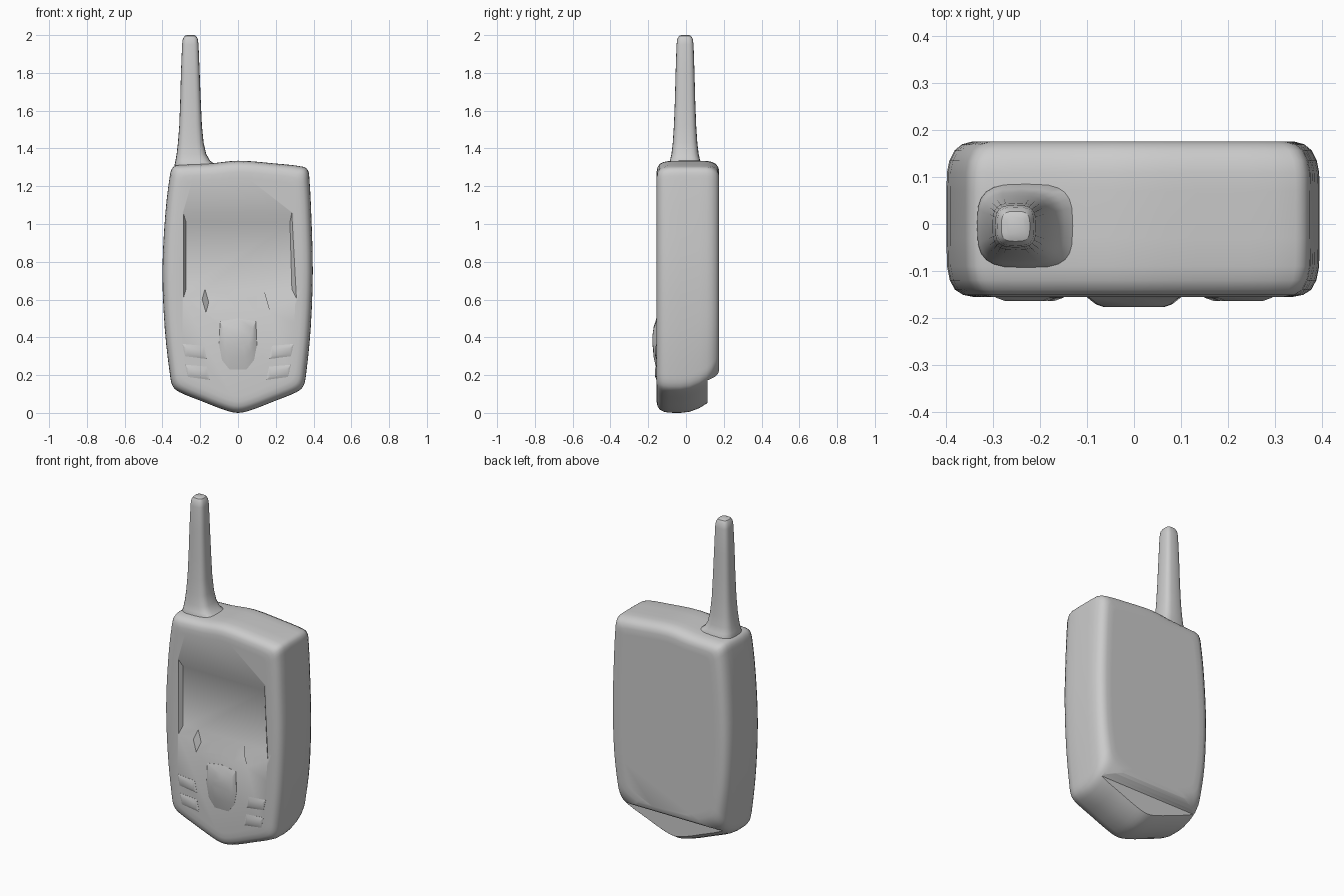
import bpy, bmesh, math
from mathutils import Vector

if "Cube" in bpy.data.objects:
    bpy.data.objects.remove(bpy.data.objects["Cube"])


def loft(name, rings, smooth=True):
    """Skin a list of equal-length closed rings and cap both ends."""
    bm = bmesh.new()
    loops = [[bm.verts.new(p) for p in r] for r in rings]
    n = len(rings[0])
    for a, b in zip(loops, loops[1:]):
        for i in range(n):
            j = (i + 1) % n
            bm.faces.new((a[i], a[j], b[j], b[i]))
    bm.faces.new(loops[0])
    bm.faces.new(loops[-1])
    bmesh.ops.recalc_face_normals(bm, faces=bm.faces)
    me = bpy.data.meshes.new(name)
    bm.to_mesh(me)
    bm.free()
    ob = bpy.data.objects.new(name, me)
    bpy.context.collection.objects.link(ob)
    if smooth:
        shade(ob)
    return ob


def activate(ob):
    bpy.ops.object.select_all(action='DESELECT')
    ob.select_set(True)
    bpy.context.view_layer.objects.active = ob


def shade(ob, angle=32):
    activate(ob)
    bpy.ops.object.shade_smooth_by_angle(angle=math.radians(angle))


def cut(ob, cutter):
    activate(ob)
    m = ob.modifiers.new("cut", 'BOOLEAN')
    m.operation, m.solver, m.object = 'DIFFERENCE', 'EXACT', cutter
    bpy.ops.object.modifier_apply(modifier=m.name)
    bpy.data.objects.remove(cutter)


def smooth_loop(pts, steps=3):
    """Closed Catmull-Rom resampling with chord-limited tangents."""
    pts = [Vector(p) for p in pts]
    n, out = len(pts), []
    for i in range(n):
        p0, p1, p2, p3 = (pts[(i + k) % n] for k in (-1, 0, 1, 2))
        d = (p2 - p1).length
        m1 = (p2 - p0).normalized() * d
        m2 = (p3 - p1).normalized() * d
        for s in range(steps):
            t = s / steps
            out.append(p1 * (2*t**3 - 3*t*t + 1) + m1 * (t**3 - 2*t*t + t)
                       + p2 * (3*t*t - 2*t**3) + m2 * (t**3 - t*t))
    return out


# Handset body: front outline lofted through its depth with rounded rims
outline = smooth_loop([
    (0, 0.0), (0.07, 0.015), (0.2, 0.065), (0.31, 0.11), (0.345, 0.14),
    (0.36, 0.2), (0.385, 0.45), (0.396, 0.75), (0.388, 1.05), (0.378, 1.24),
    (0.37, 1.285), (0.345, 1.303), (0.2, 1.32), (0.0, 1.335), (-0.15, 1.32),
    (-0.315, 1.312), (-0.345, 1.3), (-0.36, 1.26), (-0.385, 1.05),
    (-0.4, 0.75), (-0.388, 0.45), (-0.36, 0.2), (-0.345, 0.14),
    (-0.31, 0.11), (-0.2, 0.065), (-0.07, 0.015)])


def body_ring(y, inset):
    ring = []
    for x, z in outline:
        zz = 0.67 + (z - 0.67) * (1 - inset / 0.67)
        if y > -0.03:   # underside sweeps up toward the back
            w = min(1, max(0, (0.5 - z) / 0.35))
            zz += 2.5 * (y + 0.03) ** 2 * w
        ring.append((x * (1 - inset / 0.4), y, zz))
    return ring


body = loft("handset_body", [body_ring(y, i) for y, i in [
    (-0.156, 0.09), (-0.156, 0.06), (-0.151, 0.035), (-0.14, 0.018),
    (-0.12, 0.007), (-0.09, 0.001), (-0.03, 0), (0.02, 0), (0.07, 0),
    (0.11, 0.001), (0.135, 0.006), (0.157, 0.017), (0.17, 0.033),
    (0.176, 0.055), (0.176, 0.09)]], smooth=False)

# Step below the back panel
step = [(0.113, -0.2), (0.113, 0.172), (0.135, 0.182), (0.155, 0.192),
        (0.169, 0.206), (0.178, 0.235), (0.3, 0.235), (0.3, -0.2)]
cut(body, loft("step_cutter", [[(x, y, z) for y, z in step] for x in (-0.6, 0.6)], False))

# Sunken screen with sloped rim and an arched lower edge
rim = [(-0.29, 1.06), (0.285, 1.06), (0.31, 0.605), (0.15, 0.6), (0.17, 0.53),
       (0.09, 0.55), (0, 0.557), (-0.09, 0.55), (-0.17, 0.53), (-0.19, 0.6), (-0.29, 0.605)]
floor = [(-0.275, 1.01), (0.275, 1.01), (0.285, 0.655), (0.135, 0.655), (0.155, 0.585),
         (0.085, 0.605), (0, 0.613), (-0.085, 0.605), (-0.155, 0.585), (-0.175, 0.655),
         (-0.275, 0.655)]
cut(body, loft("screen_cutter", [[(x, y, z) for x, z in r] for y, r in
                                 ((-0.25, rim), (-0.1565, rim), (-0.13, floor))], False))
shade(body)


def pad(name, shape, centre, levels):
    """Raised key: outline shrunk toward a peak; levels are (y, x scale, z scale)."""
    cx, cz = centre
    return loft(name, [[(cx + (x - cx) * sx, y, cz + (z - cz) * sz) for x, z in shape]
                       for y, sx, sz in levels])


# Central shield-shaped key
pad("centre_key", [(-0.095, 0.485), (0, 0.5), (0.095, 0.485), (0.1, 0.36), (0.085, 0.28),
                   (0.045, 0.23), (-0.045, 0.23), (-0.085, 0.28), (-0.1, 0.36)],
    (0, 0.39), [(-0.15, 1, 1), (-0.157, 1, 1), (-0.171, 0.82, 0.6), (-0.177, 0.65, 0.2)])

# Side keys, two on each side
for side, label in ((-1, "left"), (1, "right")):
    for row, cz, cx in (("upper", 0.32, 0.23), ("lower", 0.21, 0.215)):
        shape = [(side * (cx + a), cz + b) for a, b in
                 ((-0.065, -0.035), (0.05, -0.02), (0.065, 0.045), (-0.05, 0.035))]
        pad(f"{label}_{row}_key", shape, (side * cx, cz),
            [(-0.15, 1, 1), (-0.157, 1, 1), (-0.164, 0.7, 0.45)])


# Antenna: rounded-square section, flared foot, tapering to the tip
def antenna_ring(z, x0, x1, y0, y1, n=24):
    ring = []
    for k in range(n):
        a = 2 * math.pi * k / n
        c, s = math.cos(a), math.sin(a)
        c, s = (math.copysign(abs(v) ** 0.6, v) for v in (c, s))
        ring.append(((x0 + x1) / 2 + c * (x1 - x0) / 2, (y0 + y1) / 2 + s * (y1 - y0) / 2, z))
    return ring


loft("antenna", [antenna_ring(*r) for r in [
    (1.27, -0.335, -0.12, -0.095, 0.09), (1.318, -0.335, -0.125, -0.093, 0.085),
    (1.335, -0.331, -0.148, -0.085, 0.075), (1.37, -0.325, -0.168, -0.077, 0.067),
    (1.43, -0.318, -0.182, -0.07, 0.06), (1.52, -0.311, -0.191, -0.064, 0.054),
    (1.65, -0.306, -0.197, -0.059, 0.049), (1.8, -0.302, -0.203, -0.055, 0.045),
    (1.95, -0.296, -0.209, -0.05, 0.04), (1.98, -0.292, -0.213, -0.046, 0.036),
    (1.995, -0.283, -0.222, -0.037, 0.027), (2.0, -0.272, -0.233, -0.026, 0.016)]])
